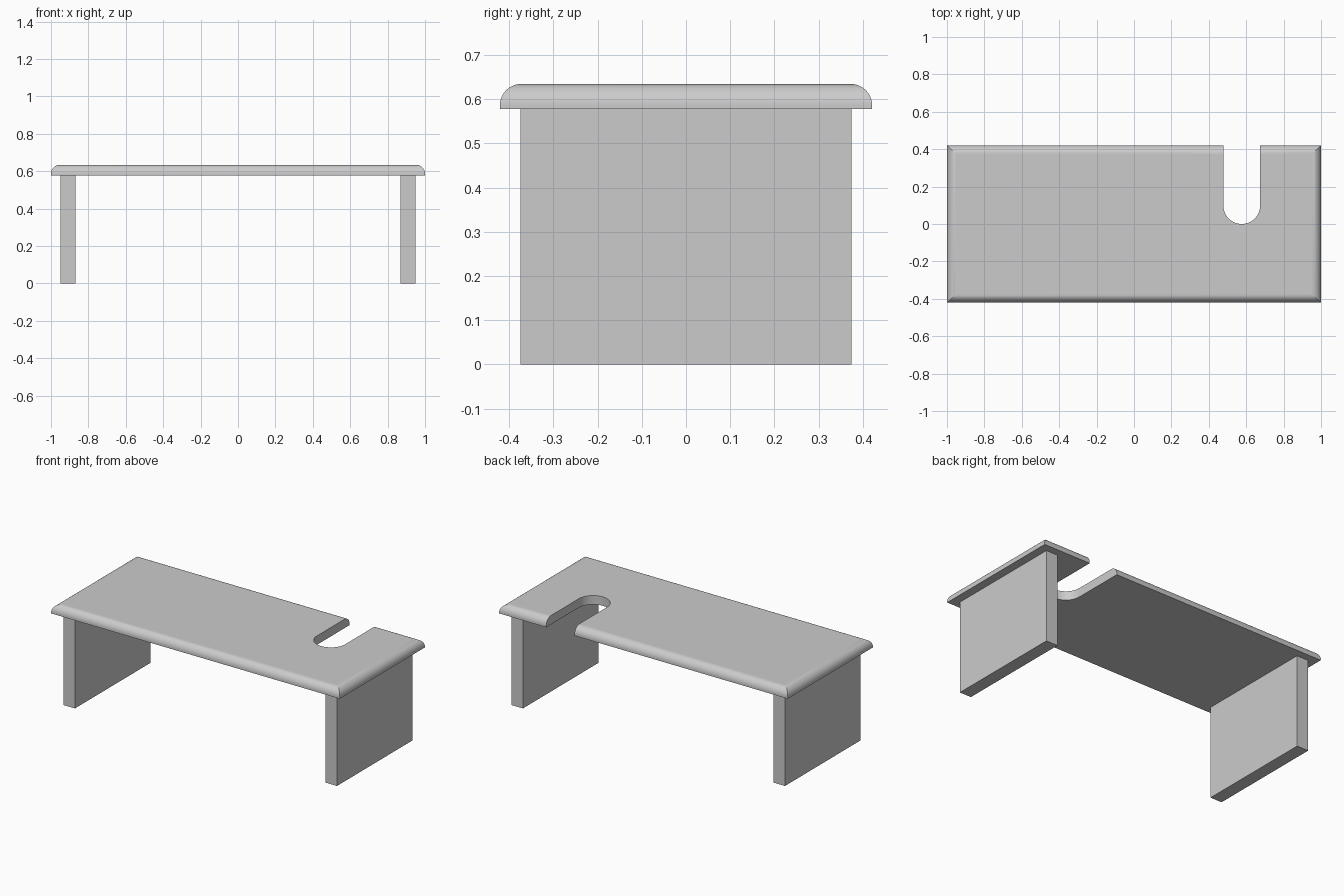
import bpy, bmesh, math

cube = bpy.data.objects.get("Cube")
if cube:
    bpy.data.objects.remove(cube, do_unlink=True)

GREY = (0.6, 0.6, 0.6, 1)
mat = bpy.data.materials.new("light_grey")
mat.use_nodes = True
mat.diffuse_color = GREY
mat.node_tree.nodes["Principled BSDF"].inputs["Base Color"].default_value = GREY

HALF_X, HALF_Y = 1.0, 0.421
BOARD_Z, TOP_Z, ROUND = 0.578, 0.634, 0.048
SLOT_X, SLOT_R = 0.576, 0.098


def loft(name, rings):
    """Skin a stack of matching closed rings and cap both ends."""
    bm = bmesh.new()
    rows = [[bm.verts.new(p) for p in ring] for ring in rings]
    for low, high in zip(rows, rows[1:]):
        n = len(low)
        for i in range(n):
            j = (i + 1) % n
            bm.faces.new((low[i], low[j], high[j], high[i]))
    bm.faces.new(rows[0][::-1])
    bm.faces.new(rows[-1])
    mesh = bpy.data.meshes.new(name)
    bm.to_mesh(mesh)
    bm.free()
    mesh.materials.append(mat)
    obj = bpy.data.objects.new(name, mesh)
    bpy.context.collection.objects.link(obj)
    return obj


def rect(x, y, z, cx=0):
    return [(cx - x, -y, z), (cx + x, -y, z), (cx + x, y, z), (cx - x, y, z)]


# Board: small upright lip, then a quarter-round edge with mitred corners
rings = [rect(HALF_X, HALF_Y, BOARD_Z)]
STEPS = 12
for k in range(STEPS + 1):
    a = math.pi / 2 * k / STEPS
    inset = ROUND * (1 - math.cos(a))
    rings.append(rect(HALF_X - inset, HALF_Y - inset,
                      TOP_Z - ROUND + ROUND * math.sin(a)))
board = loft("shelf_board", rings)

# Round-ended slot open to the back edge
outline = [(SLOT_X + SLOT_R, 0.6), (SLOT_X - SLOT_R, 0.6)]
for k in range(25):
    a = math.pi + math.pi * k / 24
    outline.append((SLOT_X + SLOT_R * math.cos(a), SLOT_R + SLOT_R * math.sin(a)))
cutter = loft("slot_cutter", [[(x, y, z) for x, y in outline] for z in (0.5, 0.7)])
cutter.hide_render = True

cut = board.modifiers.new("slot", "BOOLEAN")
cut.operation = "DIFFERENCE"
cut.solver = "EXACT"
cut.object = cutter
bpy.ops.object.select_all(action="DESELECT")
board.select_set(True)
bpy.context.view_layer.objects.active = board
bpy.ops.object.modifier_apply(modifier=cut.name)
bpy.data.objects.remove(cutter, do_unlink=True)

# Smooth rounded edges, flat top and bottom
bpy.ops.object.shade_smooth_by_angle(angle=math.radians(25))
for face in board.data.polygons:
    if abs(face.normal.z) > 0.999:
        face.use_smooth = False

# Side panels
for name, side in (("left_leg", 1), ("right_leg", -1)):
    loft(name, [rect(0.04, 0.374, z, side * 0.908) for z in (0, BOARD_Z)])
